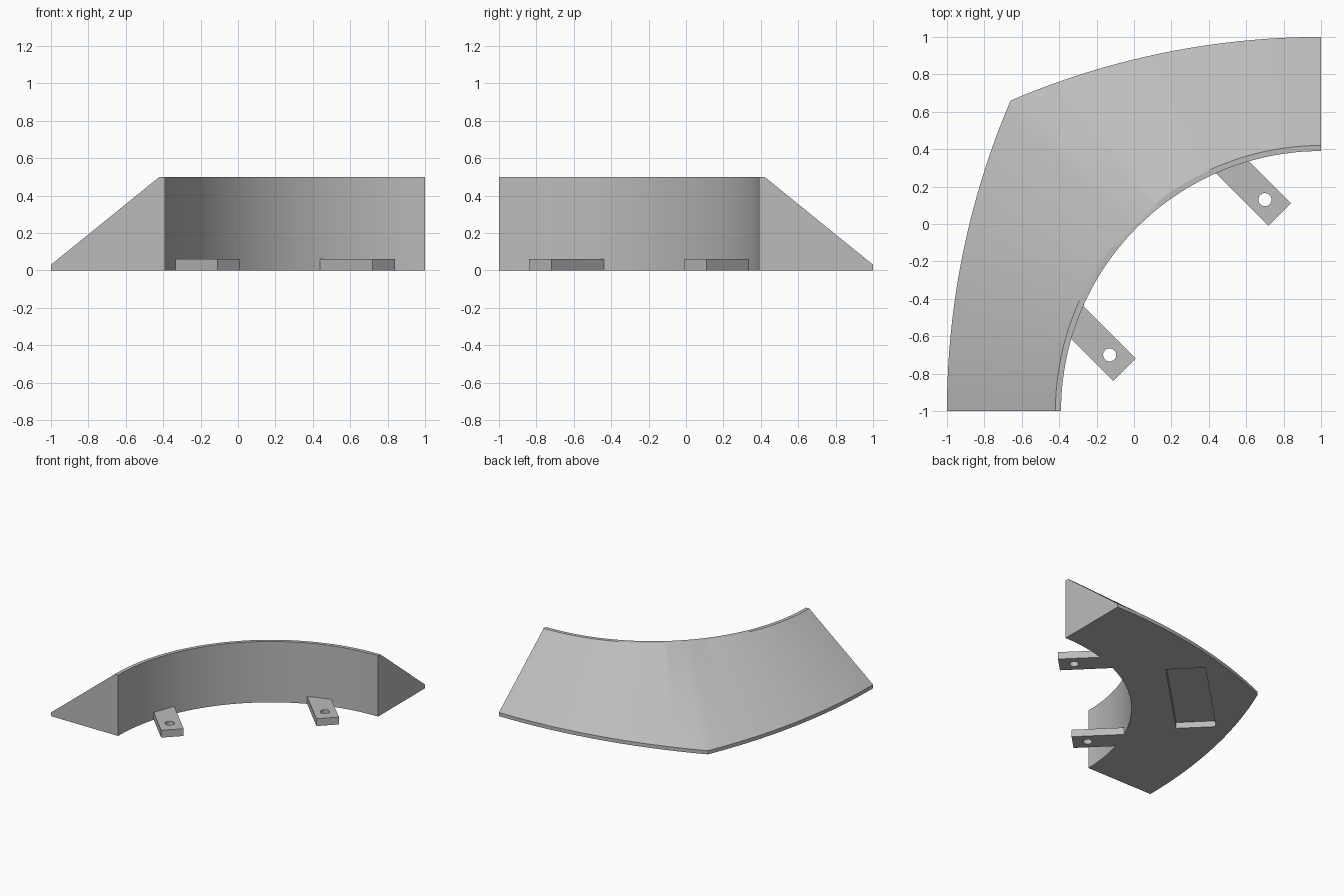
import bpy, bmesh
from math import sin, cos, pi, radians, sqrt

cube = bpy.data.objects.get("Cube")
if cube:
    bpy.data.objects.remove(cube, do_unlink=True)

grey = bpy.data.materials.new("light grey")
grey.use_nodes = True
colour = (0.5, 0.5, 0.5, 1)
grey.diffuse_color = colour
grey.node_tree.nodes["Principled BSDF"].inputs["Base Color"].default_value = colour

INNER = 1.39     # inner wall radius, about the corner (1, -1)
LIP = 0.03       # width of the top ridge and height of the outer edge
HEIGHT = 0.5
TAB_H = 0.06
STEPS = 64


def finish(name, bm):
    bmesh.ops.recalc_face_normals(bm, faces=bm.faces)
    mesh = bpy.data.meshes.new(name)
    bm.to_mesh(mesh)
    bm.free()
    mesh.materials.append(grey)
    obj = bpy.data.objects.new(name, mesh)
    bpy.context.collection.objects.link(obj)
    return obj


def prism(name, outline, z0, z1):
    """Extrude an outline of (along, across) points in the diagonal frame."""
    bm = bmesh.new()
    rings = [[bm.verts.new(((s - t) / sqrt(2), (s + t) / sqrt(2), z))
              for s, t in outline] for z in (z0, z1)]
    bm.faces.new(rings[0])
    bm.faces.new(rings[1])
    n = len(outline)
    for i in range(n):
        j = (i + 1) % n
        bm.faces.new((rings[0][i], rings[0][j], rings[1][j], rings[1][i]))
    return finish(name, bm)


def cut(obj, cutter):
    """Subtract the cutter, then discard it."""
    cutter.hide_render = True
    mod = obj.modifiers.new("cut", 'BOOLEAN')
    mod.operation = 'DIFFERENCE'
    mod.solver = 'EXACT'
    mod.object = cutter
    bpy.context.view_layer.objects.active = obj
    bpy.ops.object.modifier_apply(modifier=mod.name)
    bpy.data.objects.remove(cutter, do_unlink=True)


def smooth(obj):
    bpy.ops.object.select_all(action='DESELECT')
    obj.select_set(True)
    bpy.context.view_layer.objects.active = obj
    bpy.ops.object.shade_smooth_by_angle(angle=radians(30))


def outer_radius(a):
    """Two shallow arcs that meet in a point on the diagonal."""
    arc, shift = 4.222, 2.222
    c = shift * cos(max(a, 1.5 * pi - a))
    return c + sqrt(c * c + arc * arc - shift * shift)


# Curved ramp: a wedge section swept through a quarter turn
bm = bmesh.new()
sections = []
for i in range(STEPS + 1):
    a = pi / 2 + pi / 2 * i / STEPS
    out = outer_radius(a)
    profile = [(INNER, 0), (INNER, HEIGHT), (INNER + LIP, HEIGHT), (out, LIP), (out, 0)]
    sections.append([bm.verts.new((1 + r * cos(a), -1 + r * sin(a), z)) for r, z in profile])
for p, q in zip(sections, sections[1:]):
    for k in range(len(p)):
        m = (k + 1) % len(p)
        bm.faces.new((p[k], p[m], q[m], q[k]))
bm.faces.new(sections[0])
bm.faces.new(sections[-1])
ramp = finish("curved_ramp", bm)

# Shallow pocket in the underside
pocket = [(-0.445, 0.28), (0.445, 0.28), (0.445, 0.58), (-0.445, 0.58)]
cut(ramp, prism("pocket_cutter", pocket, -0.1, 0.05))
smooth(ramp)

# Two mounting tabs with screw holes, fitted to the inner wall
NEAR, FAR, TIP = 0.502, 0.672, -0.516
for side, name in ((1, "back_tab"), (-1, "front_tab")):
    outline = [(side * FAR, TIP), (side * NEAR, TIP)]
    for i in range(9):
        s = NEAR + (FAR - NEAR) * i / 8
        outline.append((side * s, -sqrt(2) + sqrt(INNER ** 2 - s * s)))
    tab = prism(name, outline, 0, TAB_H)
    mid = side * (NEAR + FAR) / 2
    hole = [(mid + 0.035 * cos(k * pi / 16), -0.403 + 0.035 * sin(k * pi / 16))
            for k in range(32)]
    cut(tab, prism("hole_cutter", hole, -0.1, 0.2))
    smooth(tab)
